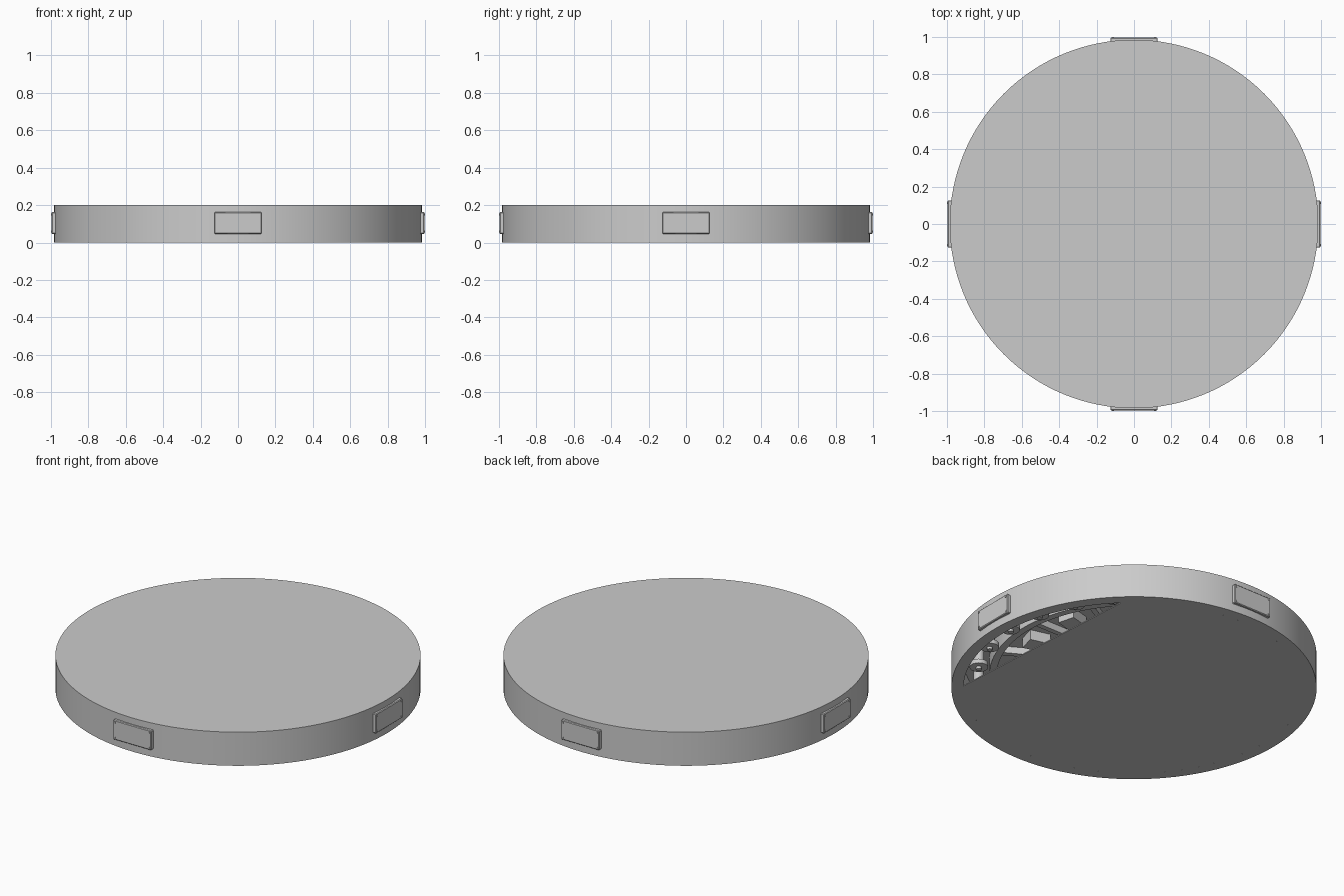
import bpy, bmesh, math
from mathutils import Matrix, Vector

if "Cube" in bpy.data.objects:
    bpy.data.objects.remove(bpy.data.objects["Cube"])

SEG = 128


def finish(name, bm, smooth=True):
    bmesh.ops.remove_doubles(bm, verts=bm.verts, dist=1e-5)
    bmesh.ops.recalc_face_normals(bm, faces=bm.faces)
    me = bpy.data.meshes.new(name)
    bm.to_mesh(me)
    bm.free()
    ob = bpy.data.objects.new(name, me)
    bpy.context.collection.objects.link(ob)
    if smooth:
        bpy.ops.object.select_all(action='DESELECT')
        ob.select_set(True)
        bpy.context.view_layer.objects.active = ob
        bpy.ops.object.shade_smooth_by_angle(angle=math.radians(30))
    return ob


def lathe(name, profile, seg=SEG, loc=(0, 0, 0)):
    bm = bmesh.new()
    vs = [bm.verts.new((r, 0, z)) for r, z in profile]
    es = [bm.edges.new(p) for p in zip(vs, vs[1:])]
    bmesh.ops.spin(bm, geom=vs + es, cent=(0, 0, 0), axis=(0, 0, 1),
                   angle=math.tau, steps=seg, use_duplicate=False)
    ob = finish(name, bm)
    ob.location = loc
    return ob


def box(name, size, matrix, bevel=0.0):
    bm = bmesh.new()
    bmesh.ops.create_cube(bm, size=1, matrix=Matrix.Diagonal((*size, 1)))
    if bevel:
        bmesh.ops.bevel(bm, geom=bm.edges[:], offset=bevel, segments=1,
                        affect='EDGES', profile=0.5)
    bm.transform(matrix)
    return finish(name, bm, False)


# hollow disc shell, open underneath
lathe("disc_shell", [(0, .2), (.985, .2), (.985, 0), (.92, 0), (.92, .18), (0, .18)])

# floor plate with a segment cut away along a chord
bm = bmesh.new()
a0, a1 = math.radians(45.7), math.radians(360 - 38.7)
n = 96
pts = [a0 + (a1 - a0) * i / n for i in range(n + 1)]
face = bm.faces.new([bm.verts.new((.92 * math.cos(a), .92 * math.sin(a), 0)) for a in pts])
ext = bmesh.ops.extrude_face_region(bm, geom=[face], use_keep_orig=True)
bmesh.ops.translate(bm, vec=(0, 0, .006),
                    verts=[v for v in ext['geom'] if isinstance(v, bmesh.types.BMVert)])
finish("floor_plate", bm)

# four side panels with corner screws
for k in range(4):
    rot = Matrix.Rotation(k * math.pi / 2, 4, 'Z')
    box(f"side_panel_{k}", (.045, .252, .116),
        rot @ Matrix.Translation((.9745, 0, .104)), .004)
    bm = bmesh.new()
    for sy in (-1, 1):
        for sz in (-1, 1):
            m = (rot @ Matrix.Translation((.9965, sy * .113, .104 + sz * .045))
                 @ Matrix.Rotation(math.pi / 2, 4, 'Y'))
            bmesh.ops.create_cone(bm, cap_ends=True, segments=16, radius1=.005,
                                  radius2=.005, depth=.007, matrix=m)
    finish(f"panel_screws_{k}", bm)

# bearing ring inside
lathe("bearing_ring", [(.74, .18), (.74, .085), (.78, .085), (.78, .18)])

# stepped rollers between ring and shell
for k in range(24):
    a = math.radians(15 * k - 2)
    lathe(f"roller_{k}", [(0, .045), (.015, .045), (.015, .06), (.05, .06), (.05, .085),
                          (.028, .085), (.028, .18)], 24,
          (.845 * math.cos(a), .845 * math.sin(a), 0))

# radial ribs and housings under the top
for k in range(12):
    a = math.radians(30 * k)
    rot = Matrix.Rotation(a, 4, 'Z')
    box(f"rib_{k}", (.62, .03, .04), rot @ Matrix.Translation((.44, 0, .16)))
    box(f"housing_{k}", (.12, .1, .06),
        rot @ Matrix.Rotation(math.radians(15), 4, 'Z') @ Matrix.Translation((.58, 0, .15)))
lathe("hub", [(0, .06), (.15, .06), (.15, .18)], 48)
